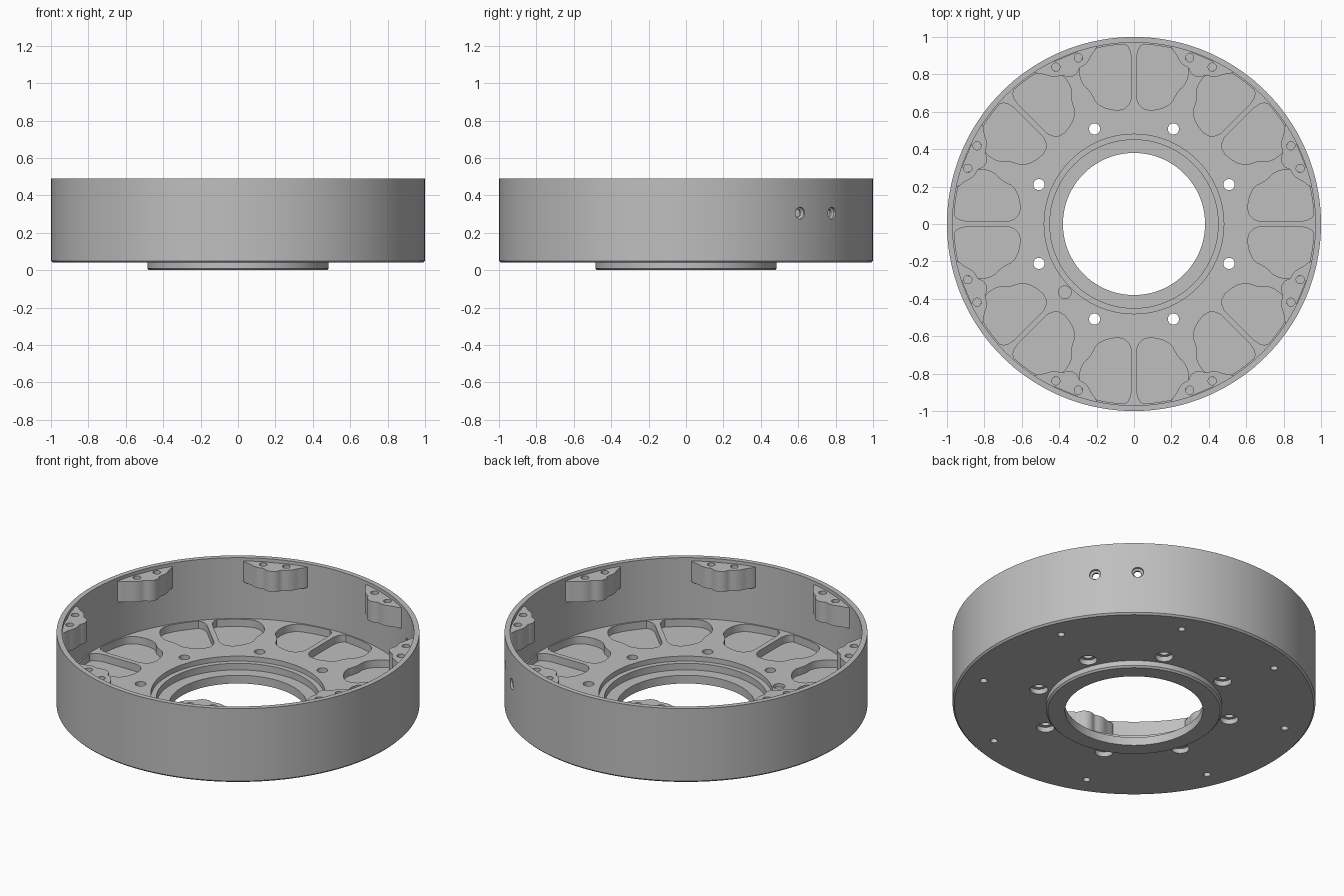
import bpy, bmesh
from math import sin, cos, pi, radians
from mathutils import Matrix, Vector

if "Cube" in bpy.data.objects:
    bpy.data.objects.remove(bpy.data.objects["Cube"])

metal = bpy.data.materials.new("machined_grey")
metal.use_nodes = True
metal.diffuse_color = (0.52, 0.52, 0.52, 1)
metal.node_tree.nodes["Principled BSDF"].inputs["Base Color"].default_value = metal.diffuse_color
EIGHTHS = [radians(22.5 + 45 * k) for k in range(8)]


def lathe(bm, profile, segs, matrix=Matrix(), closed=False):
    """Turn (radius, height) points about z, capping the ends unless closed."""
    rings = [[bm.verts.new(matrix @ Vector((r * cos(2 * pi * i / segs), r * sin(2 * pi * i / segs), z)))
              for i in range(segs)] for r, z in profile]
    pairs = list(zip(rings, rings[1:]))
    if closed:
        pairs.append((rings[-1], rings[0]))
    else:
        bm.faces.new(rings[0][::-1])
        bm.faces.new(rings[-1])
    for a, b in pairs:
        for i in range(segs):
            j = (i + 1) % segs
            bm.faces.new((a[i], a[j], b[j], b[i]))


def prism(bm, outline, z0, z1, matrix=Matrix()):
    """Extrude a flat outline between two heights."""
    low, high = [[bm.verts.new(matrix @ Vector((x, y, z))) for x, y in outline] for z in (z0, z1)]
    bm.faces.new(low[::-1])
    bm.faces.new(high)
    for i in range(len(low)):
        j = (i + 1) % len(low)
        bm.faces.new((low[i], low[j], high[j], high[i]))


def soften(points, limit):
    """Cut the corners of a closed outline."""
    out = []
    pts = [Vector(p) for p in points]
    for i, p in enumerate(pts):
        for q in (pts[i - 1], pts[(i + 1) % len(pts)]):
            d = q - p
            out.append(p + d.normalized() * min(limit, d.length * 0.27))
    return out


def make(name, bm):
    bmesh.ops.recalc_face_normals(bm, faces=bm.faces)
    mesh = bpy.data.meshes.new(name)
    bm.to_mesh(mesh)
    bm.free()
    obj = bpy.data.objects.new(name, mesh)
    bpy.context.scene.collection.objects.link(obj)
    mesh.materials.append(metal)
    return obj


def carve(obj, cutter):
    """Subtract the cutter, bake the result and shade it."""
    cutter.hide_render = True
    mod = obj.modifiers.new("carve", 'BOOLEAN')
    mod.operation, mod.solver, mod.object = 'DIFFERENCE', 'EXACT', cutter
    bpy.context.view_layer.update()
    mesh = bpy.data.meshes.new_from_object(obj.evaluated_get(bpy.context.evaluated_depsgraph_get()))
    obj.modifiers.clear()
    obj.data = mesh
    bpy.data.objects.remove(cutter)
    bpy.ops.object.select_all(action='DESELECT')
    obj.select_set(True)
    bpy.context.view_layer.objects.active = obj
    bpy.ops.object.shade_smooth_by_angle(angle=radians(30))


# Housing: hub flange, floor, wall and bearing seat in one turned section
bm = bmesh.new()
lathe(bm, [(.38, 0), (.475, 0), (.485, .01), (.485, .04), (.99, .04), (1, .05), (1, .49),
           (.97, .49), (.97, .12), (.48, .12), (.48, .09), (.45, .09), (.45, .05), (.38, .05)],
      144, closed=True)
housing = make("housing", bm)

# Floor pockets on both sides of each thin rib
bm = bmesh.new()
pocket = [(.015, .964), (.015, .6), (.19, .62), (.23, .71), (.28, .75), (.295, .83), (.27, .91), (.21, .939), (.11, .957)]
pocket = soften(soften(pocket, .05), .02)
for k in range(8):
    for side in (1, -1):
        turn = Matrix.Rotation(k * pi / 4, 4, 'Z') @ Matrix.Diagonal((side, 1, 1, 1))
        prism(bm, pocket, .075, .2, turn)

# Counterbored mounting holes and blind holes in the underside
for a in EIGHTHS:
    spot = Vector((cos(a), sin(a), 0))
    lathe(bm, [(.05, .02), (.05, .07), (.03, .07), (.03, .2)], 24, Matrix.Translation(spot * .55))
    lathe(bm, [(.02, .02), (.02, .07)], 16, Matrix.Translation(spot * .87))

# Locating hole beside the bearing seat
lathe(bm, [(.034, .1), (.034, .2)], 24, Matrix.Translation((-.37, -.365, 0)))

# Two countersunk holes through the wall
for angle in (37.6, 51.2):
    aim = (Matrix.Translation((0, 0, .305)) @ Matrix.Rotation(radians(angle), 4, 'Z')
           @ Matrix.Rotation(pi / 2, 4, 'Y'))
    lathe(bm, [(.02, .9), (.02, .98), (.032, .988), (.032, 1.05)], 24, aim)
carve(housing, make("housing_cutter", bm))

# Scalloped screw bosses under the rim
half = [(.985, 11), (.96, 10.5), (.93, 8.2), (.905, 7), (.888, 5), (.885, 3.2), (.865, 2.2), (.855, .8)]
outline = half + [(r, -a) for r, a in reversed(half)]
outline = [(r * cos(radians(a)), r * sin(radians(a))) for r, a in outline]
outline = soften(outline, .02)
bm, holes = bmesh.new(), bmesh.new()
for a in EIGHTHS:
    prism(bm, outline, .345, .47, Matrix.Rotation(a, 4, 'Z'))
    for offset in (-4, 4):
        b = a + radians(offset)
        lathe(holes, [(.022, .3), (.022, .6)], 20, Matrix.Translation((.937 * cos(b), .937 * sin(b), 0)))
carve(make("screw_bosses", bm), make("boss_cutter", holes))
